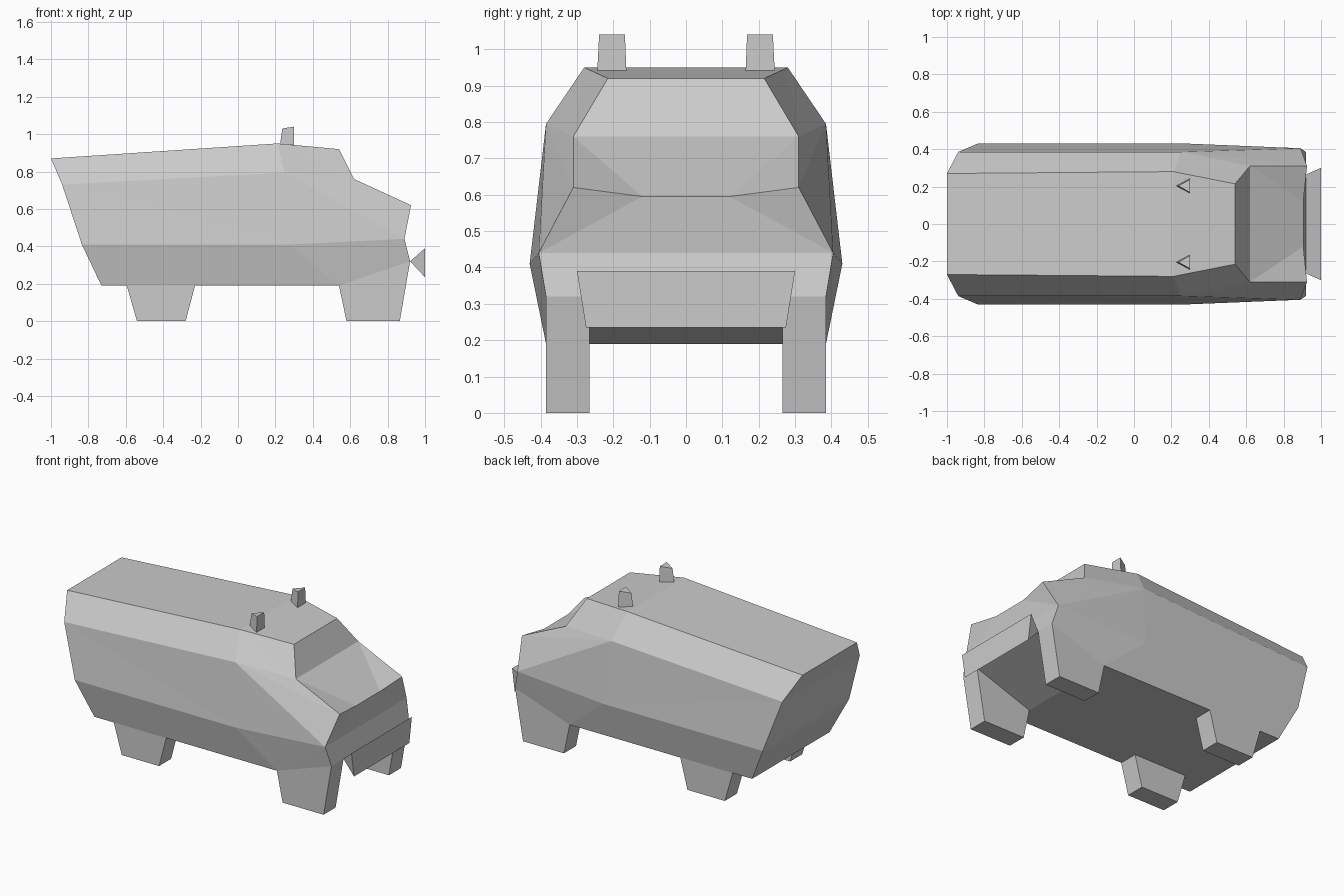
import bpy, bmesh

if "Cube" in bpy.data.objects:
    bpy.data.objects.remove(bpy.data.objects["Cube"], do_unlink=True)

grey = bpy.data.materials.new("light grey")
grey.use_nodes = True
grey.diffuse_color = (0.6, 0.6, 0.6, 1)
grey.node_tree.nodes["Principled BSDF"].inputs["Base Color"].default_value = (0.6, 0.6, 0.6, 1)


def finish(name, bm):
    bmesh.ops.recalc_face_normals(bm, faces=bm.faces[:])
    mesh = bpy.data.meshes.new(name)
    bm.to_mesh(mesh)
    bm.free()
    mesh.materials.append(grey)
    obj = bpy.data.objects.new(name, mesh)
    bpy.context.collection.objects.link(obj)
    return obj


def prism(name, ring_a, ring_b):
    """Solid between two matching rings of points."""
    bm = bmesh.new()
    a = [bm.verts.new(p) for p in ring_a]
    b = [bm.verts.new(p) for p in ring_b]
    bm.faces.new(a)
    bm.faces.new(b[::-1])
    for i in range(len(a)):
        j = (i + 1) % len(a)
        bm.faces.new((a[i], a[j], b[j], b[i]))
    return finish(name, bm)


# Body: key points of one half, mirrored across y
points = {
    "roof_back": (-1, .27, .87), "shoulder_back": (-.94, .385, .73),
    "waist_back": (-.835, .43, .41), "belly_back": (-.73, .385, .19),
    "roof_mid": (.21, .28, .95), "shoulder_mid": (.25, .385, .795),
    "waist_mid": (.28, .43, .41), "belly_front": (.54, .385, .19),
    "brow": (.54, .215, .92), "brow_base": (.62, .31, .76),
    "snout_corner": (.925, .31, .62), "snout_inner": (.905, .12, .595),
    "cheek": (.89, .405, .44), "chin": (.92, .385, .32),
}
# Loop of edges joined straight across to the other side
loop = ["roof_back", "roof_mid", "brow", "brow_base", "snout_inner", "cheek",
        "chin", "belly_front", "belly_back", "waist_back", "shoulder_back"]
# Faces of one flank
flank = [
    "roof_back shoulder_back shoulder_mid roof_mid",
    "shoulder_back waist_back waist_mid", "shoulder_back waist_mid shoulder_mid",
    "waist_back belly_back belly_front", "waist_back belly_front waist_mid",
    "roof_mid shoulder_mid brow_base", "roof_mid brow_base brow",
    "shoulder_mid snout_corner brow_base", "shoulder_mid cheek snout_corner",
    "shoulder_mid waist_mid cheek", "waist_mid belly_front cheek",
    "belly_front chin cheek", "brow_base snout_corner snout_inner",
    "snout_inner snout_corner cheek",
]
bm = bmesh.new()
left = {k: bm.verts.new(p) for k, p in points.items()}
right = {k: bm.verts.new((x, -y, z)) for k, (x, y, z) in points.items()}
for a, b in zip(loop, loop[1:] + loop[:1]):
    bm.faces.new((left[a], left[b], right[b], right[a]))
for face in flank:
    for side in (left, right):
        bm.faces.new([side[k] for k in face.split()])
finish("body", bm)

# Legs and ears on both sides
front_leg = [(.54, .19), (.58, 0), (.865, 0), (.92, .32)]
back_leg = [(-.595, .19), (-.54, 0), (-.28, 0), (-.23, .19)]
for side, s in (("front", -1), ("back", 1)):
    for name, shape in (("front_leg", front_leg), ("back_leg", back_leg)):
        prism(name + ("_right" if s < 0 else "_left"),
              [(x, s * .265, z) for x, z in shape],
              [(x, s * .385, z) for x, z in shape])
    prism("ear" + ("_right" if s < 0 else "_left"),
          [(.225, s * .204, .945), (.30, s * .244, .94), (.30, s * .164, .94)],
          [(.237, s * .204, 1.03), (.30, s * .239, 1.04), (.30, s * .168, 1.04)])

# Wedge across the front
prism("front_wedge",
      [(.92, -.265, .32), (1, -.30, .39), (1, -.275, .235)],
      [(.92, .265, .32), (1, .30, .39), (1, .275, .235)])
